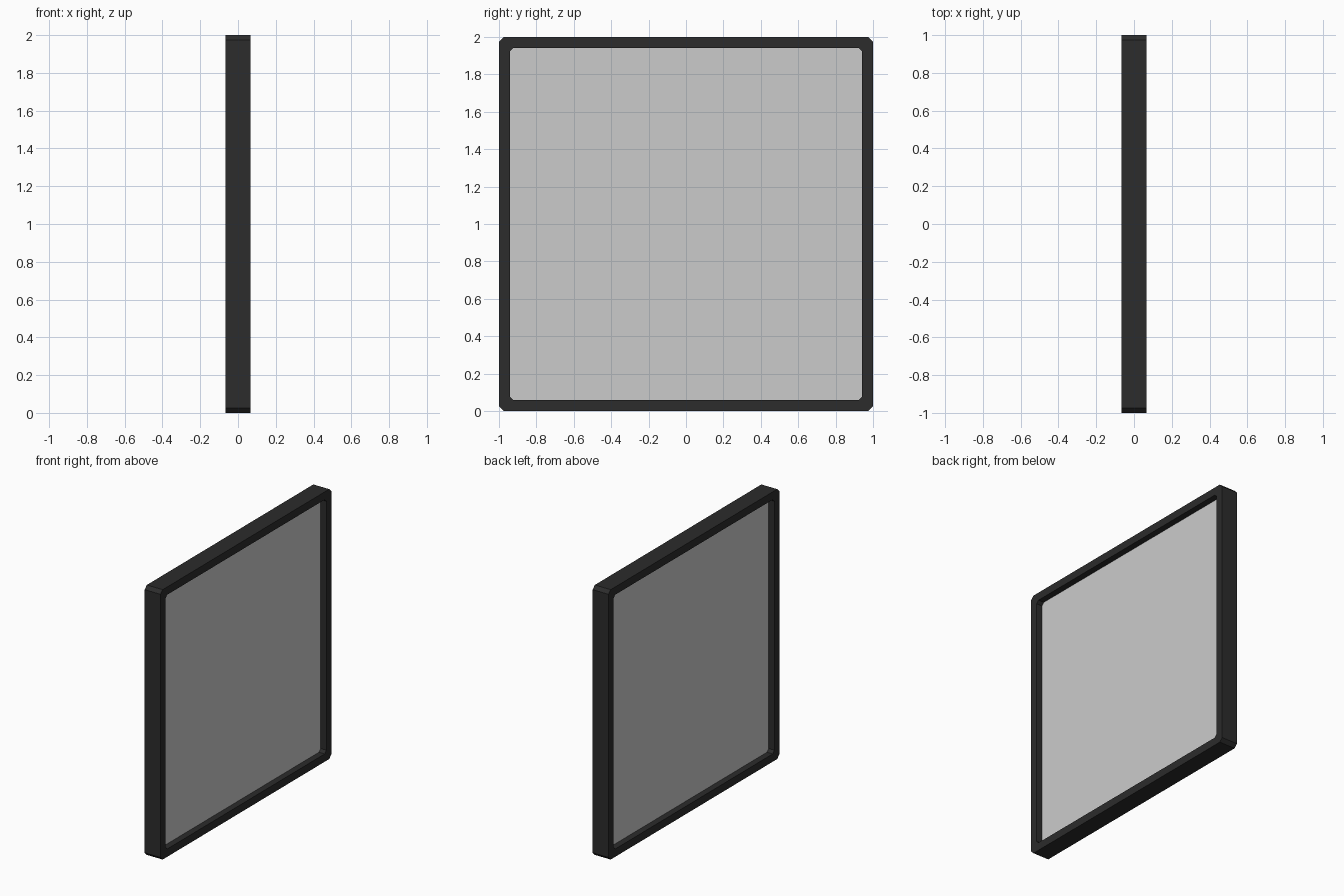
import bpy, bmesh

if "Cube" in bpy.data.objects:
    bpy.data.objects.remove(bpy.data.objects["Cube"])

HALF_DEPTH = 0.065


def chamfered_square(half, c):
    """Corner-cut square in the YZ plane, centred on z = 1."""
    a, b = half, half - c
    pts = [(a, -b), (a, b), (b, a), (-b, a), (-a, b), (-a, -b), (-b, -a), (b, -a)]
    return [(y, z + 1) for y, z in pts]


def ring(bm, profile, x):
    return [bm.verts.new((x, y, z)) for y, z in profile]


def strip(bm, a, b):
    n = len(a)
    for i in range(n):
        j = (i + 1) % n
        bm.faces.new((a[i], a[j], b[j], b[i]))


def finish(bm, name):
    bmesh.ops.recalc_face_normals(bm, faces=bm.faces)
    me = bpy.data.meshes.new(name)
    bm.to_mesh(me)
    bm.free()
    ob = bpy.data.objects.new(name, me)
    bpy.context.collection.objects.link(ob)
    return ob


# Dark frame: outer wall, two faces and inner wall
outer = chamfered_square(1.0, 0.025)
inner = chamfered_square(0.942, 0.02)
bm = bmesh.new()
loops = [ring(bm, p, x) for p, x in ((outer, -HALF_DEPTH), (outer, HALF_DEPTH),
                                     (inner, HALF_DEPTH), (inner, -HALF_DEPTH))]
for i in range(4):
    strip(bm, loops[i], loops[(i + 1) % 4])
frame = finish(bm, "frame")
dark = bpy.data.materials.new("dark_frame")
dark.diffuse_color = (0.025, 0.025, 0.025, 1)
dark.use_nodes = True
dark.node_tree.nodes["Principled BSDF"].inputs["Base Color"].default_value = dark.diffuse_color
frame.data.materials.append(dark)

# Recessed grey panel filling the opening
bm = bmesh.new()
back, front = ring(bm, inner, -0.018), ring(bm, inner, 0.018)
strip(bm, back, front)
bm.faces.new(back)
bm.faces.new(front)
finish(bm, "panel")
